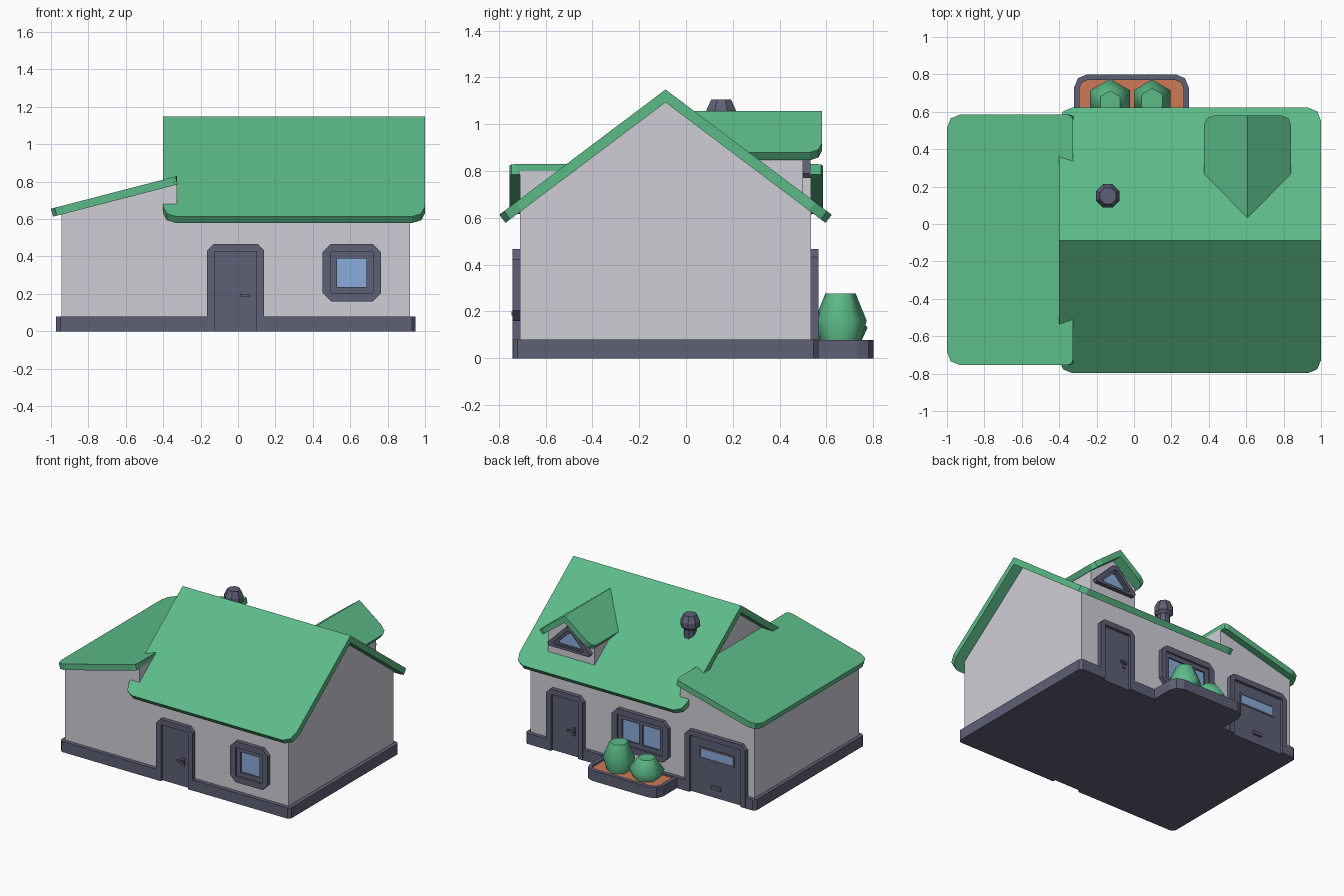
import bpy, bmesh, math

if "Cube" in bpy.data.objects:
    bpy.data.objects.remove(bpy.data.objects["Cube"])


def material(name, rgb):
    lin = [((c / 255 + 0.055) / 1.055) ** 2.4 for c in rgb]
    m = bpy.data.materials.new(name)
    m.diffuse_color = (*lin, 1)
    m.use_nodes = True
    m.node_tree.nodes["Principled BSDF"].inputs["Base Color"].default_value = m.diffuse_color
    return m


GREEN = material("green", (92, 187, 136))
WALL = material("pale grey", (207, 206, 214))
SLATE = material("slate", (94, 96, 118))
GLASS = material("window blue", (138, 172, 220))
SOIL = material("terracotta soil", (206, 122, 86))


def finish(name, bm, mat, smooth=False):
    bmesh.ops.remove_doubles(bm, verts=bm.verts, dist=1e-5)
    bmesh.ops.recalc_face_normals(bm, faces=bm.faces)
    me = bpy.data.meshes.new(name)
    for f in bm.faces:
        f.smooth = smooth
    bm.to_mesh(me)
    bm.free()
    me.materials.append(mat)
    ob = bpy.data.objects.new(name, me)
    bpy.context.collection.objects.link(ob)
    return ob


# Axis maps: (u, v, depth) -> world
def plan(u, v, d): return (u, v, d)
def side_on(u, v, d): return (d, u, v)
def front_on(u, v, d): return (u, d, v)
def on_front(u, v, d): return (u, -0.71 - d, v)
def on_back(u, v, d): return (u, 0.535 + d, v)
def on_dormer(u, v, d): return (0.607 + u, 0.5 + d, v)


def rect(x0, y0, x1, y1, r=0, n=1):
    """Rectangle with arc or chamfer corners, order BL, BR, TR, TL."""
    rs = r if isinstance(r, tuple) else (r,) * 4
    out = []
    for i, (x, y, sx, sy) in enumerate([(x0, y0, 1, 1), (x1, y0, -1, 1), (x1, y1, -1, -1), (x0, y1, 1, -1)]):
        q = rs[i]
        if q == 0:
            out.append((x, y))
            continue
        for k in range(n + 1):
            a = math.pi + (i + k / n) * math.pi / 2
            out.append((x + sx * q + q * math.cos(a), y + sy * q + q * math.sin(a)))
    return out


def prism(name, pts, d0, d1, where, mat):
    bm = bmesh.new()
    a = [bm.verts.new(where(u, v, d0)) for u, v in pts]
    b = [bm.verts.new(where(u, v, d1)) for u, v in pts]
    bm.faces.new(a)
    bm.faces.new(b)
    for i in range(len(pts)):
        j = (i + 1) % len(pts)
        bm.faces.new((a[i], a[j], b[j], b[i]))
    return finish(name, bm, mat)


def ring(name, outer, inner, d0, d1, where, mat):
    bm = bmesh.new()
    loops = [[bm.verts.new(where(u, v, d)) for u, v in pts]
             for pts, d in ((outer, d0), (outer, d1), (inner, d1), (inner, d0))]
    n = len(outer)
    for k in range(4):
        p, q = loops[k], loops[(k + 1) % 4]
        for i in range(n):
            j = (i + 1) % n
            bm.faces.new((p[i], p[j], q[j], q[i]))
    return finish(name, bm, mat)


def roof(name, pts, ztop, slope, t, where, signs=(1, -1)):
    """Sloping slab; pts are (along ridge, away from ridge)."""
    bm = bmesh.new()
    h = math.hypot(1, slope)
    for s in signs:
        a, b = [], []
        for u, v in pts:
            z = ztop - slope * v
            a.append(bm.verts.new(where(u, s * v, z)))
            low = (v, z - t * h) if v < 1e-6 else (v - t * slope / h, z - t / h)
            b.append(bm.verts.new(where(u, s * low[0], low[1])))
        bm.faces.new(a)
        bm.faces.new(b)
        for i in range(len(pts)):
            j = (i + 1) % len(pts)
            if len(signs) == 2 and pts[i][1] < 1e-6 and pts[j][1] < 1e-6:
                continue
            bm.faces.new((a[i], a[j], b[j], b[i]))
    return finish(name, bm, GREEN)


# Plinth with notches at the doors
base = [(-0.95, -0.74), (-0.125, -0.74), (-0.125, -0.712), (0.1, -0.712), (0.1, -0.74), (0.93, -0.74), (0.95, -0.72),
        (0.95, 0.545), (0.93, 0.565), (0.73, 0.565), (0.73, 0.537), (0.505, 0.537), (0.505, 0.565),
        (-0.425, 0.565), (-0.425, 0.537), (-0.85, 0.537), (-0.85, 0.565), (-0.95, 0.565), (-0.972, 0.545), (-0.972, -0.72)]
prism("plinth", base, 0, 0.08, plan, SLATE)

# Walls
prism("main_walls", [(-0.71, 0.02), (0.535, 0.02), (0.535, 0.635), (-0.0875, 1.105), (-0.71, 0.635)],
      -0.325, 0.92, side_on, WALL)
prism("wing_walls", [(-0.945, 0.02), (-0.325, 0.02), (-0.325, 0.80), (-0.945, 0.64)], -0.71, 0.535, front_on, WALL)
prism("dormer_walls", [(0.412, 0.67), (0.802, 0.67), (0.802, 0.865), (0.607, 1.015), (0.412, 0.865)],
      0.1, 0.5, front_on, WALL)

# Roofs
roof("main_roof", rect(-0.4, 0, 1.0, 0.71, (0, 0, 0.07, 0.07), 2), 1.148, 0.753, 0.044,
     lambda u, v, z: (u, -0.0875 + v, z))
roof("dormer_roof", rect(0, 0, 0.58, 0.2325, (0, 0, 0.05, 0), 2), 1.057, 0.763, 0.042,
     lambda u, v, z: (0.607 + v, u, z))
roof("wing_roof", rect(-0.755, 0, 0.585, 0.675, (0.03, 0.03, 0.07, 0.07), 2), 0.83, 0.259, 0.044,
     lambda u, v, z: (-0.325 - v, u, z), (1,))


def door(name, x0, x1, where):
    c, w, top = 0.035, 0.04, 0.467
    prism(name + "_frame", [(x0, 0), (x0 + w, 0), (x0 + w, top - w), (x1 - w, top - w), (x1 - w, 0), (x1, 0),
                            (x1, top - c), (x1 - c, top), (x0 + c, top), (x0, top - c)], -0.01, 0.031, where, SLATE)
    prism(name + "_panel", rect(x0 + w, 0, x1 - w, top - w), -0.01, 0.01, where, SLATE)


def handle(name, x, d, where):
    prism(name + "_handle_plate", rect(x - 0.012, 0.155, x + 0.012, 0.217), 0.0, 0.018, where, SLATE)
    prism(name + "_handle_stem", rect(x - 0.008, 0.183, x + 0.008, 0.199), 0.01, 0.036, where, SLATE)
    xs = sorted((x + 0.01 * d, x - 0.042 * d))
    prism(name + "_handle_lever", rect(xs[0], 0.183, xs[1], 0.199), 0.026, 0.036, where, SLATE)


def window(name, x0, x1, where, panes):
    z0, z1 = 0.16, 0.467

    def inset(k, c=0.0):
        return rect(x0 + k, z0 + k, x1 - k, z1 - k, c or 1e-7)
    ring(name + "_frame", inset(0, 0.045), inset(0.044), 0, 0.031, where, SLATE)
    ring(name + "_sash", inset(0.044), inset(0.077), 0, 0.016, where, SLATE)
    prism(name + "_glass", rect(x0 + 0.07, z0 + 0.07, x1 - 0.07, z1 - 0.07), -0.003, 0.004, where, GLASS)
    if panes == 2:
        m = (x0 + x1) / 2
        prism(name + "_mullion", rect(m - 0.014, z0 + 0.07, m + 0.014, z1 - 0.07), 0, 0.016, where, SLATE)


# Front door and window
door("front_door", -0.165, 0.14, on_front)
handle("front_door", 0.052, 1, on_front)
window("front_window", 0.452, 0.765, on_front, 1)

# Back door, double window and garage door
door("back_door", 0.465, 0.77, on_back)
handle("back_door", 0.55, -1, on_back)
window("back_window", -0.245, 0.225, on_back, 2)
door("garage_door", -0.89, -0.385, on_back)
ring("garage_window_frame", rect(-0.785, 0.265, -0.49, 0.355), rect(-0.772, 0.278, -0.503, 0.342), 0.0, 0.015, on_back, SLATE)
prism("garage_window_glass", rect(-0.775, 0.275, -0.5, 0.345), 0.005, 0.0115, on_back, GLASS)
prism("garage_handle", rect(-0.675, 0.065, -0.6, 0.09), 0.0, 0.026, on_back, SLATE)

# Triangular dormer window
tri = [(-0.18, 0.79), (-0.165, 0.77), (0.165, 0.77), (0.18, 0.79), (0.02, 0.95), (-0.02, 0.95)]


def shrink(k):
    return [(u * k, 0.835 + (v - 0.835) * k) for u, v in tri]


ring("dormer_window_frame", tri, shrink(0.7), 0, 0.031, on_dormer, SLATE)
ring("dormer_window_sash", shrink(0.7), shrink(0.54), 0, 0.016, on_dormer, SLATE)
prism("dormer_window_glass", shrink(0.6), -0.003, 0.004, on_dormer, GLASS)

# Planter box
prism("planter_floor", rect(-0.31, 0.56, 0.28, 0.79, (0, 0, 0.06, 0.06), 2), 0, 0.05, plan, SLATE)
ring("planter_rim", rect(-0.32, 0.555, 0.293, 0.8, (0, 0, 0.07, 0.07), 2),
     rect(-0.292, 0.56, 0.265, 0.77, (0, 0, 0.045, 0.045), 2), 0, 0.079, plan, SLATE)
prism("planter_soil", rect(-0.3, 0.56, 0.273, 0.778, (0, 0, 0.05, 0.05), 2), 0.045, 0.066, plan, SOIL)


def lathe(name, x, y, profile, sides, turn, mat, smooth):
    bm = bmesh.new()
    rows = [[bm.verts.new((x + r * math.cos(turn + 2 * math.pi * i / sides),
                           y + r * math.sin(turn + 2 * math.pi * i / sides), z)) for i in range(sides)]
            for r, z in profile]
    for p, q in zip(rows, rows[1:]):
        for i in range(sides):
            j = (i + 1) % sides
            bm.faces.new((p[i], p[j], q[j], q[i]))
    bm.faces.new(rows[0])
    bm.faces.new(rows[-1])
    return finish(name, bm, mat, smooth)


# Bushes and flue pipe
for name, x, y, prof in (
        ("tall_bush", 0.097, 0.66, [(0.08, 0.05), (0.112, 0.16), (0.065, 0.276)]),
        ("low_bush", -0.128, 0.652, [(0.085, 0.05), (0.124, 0.13), (0.06, 0.215)])):
    ob = lathe(name, x, y, prof, 6, math.pi / 2, GREEN, True)
    for f in ob.data.polygons:
        if abs(f.normal.z) > 0.95:
            f.use_smooth = False
lathe("flue_pipe", -0.14, 0.15, [(0.045, 0.85), (0.045, 1.0), (0.068, 1.02), (0.068, 1.06), (0.046, 1.105)],
      8, math.pi / 8, SLATE, False)
